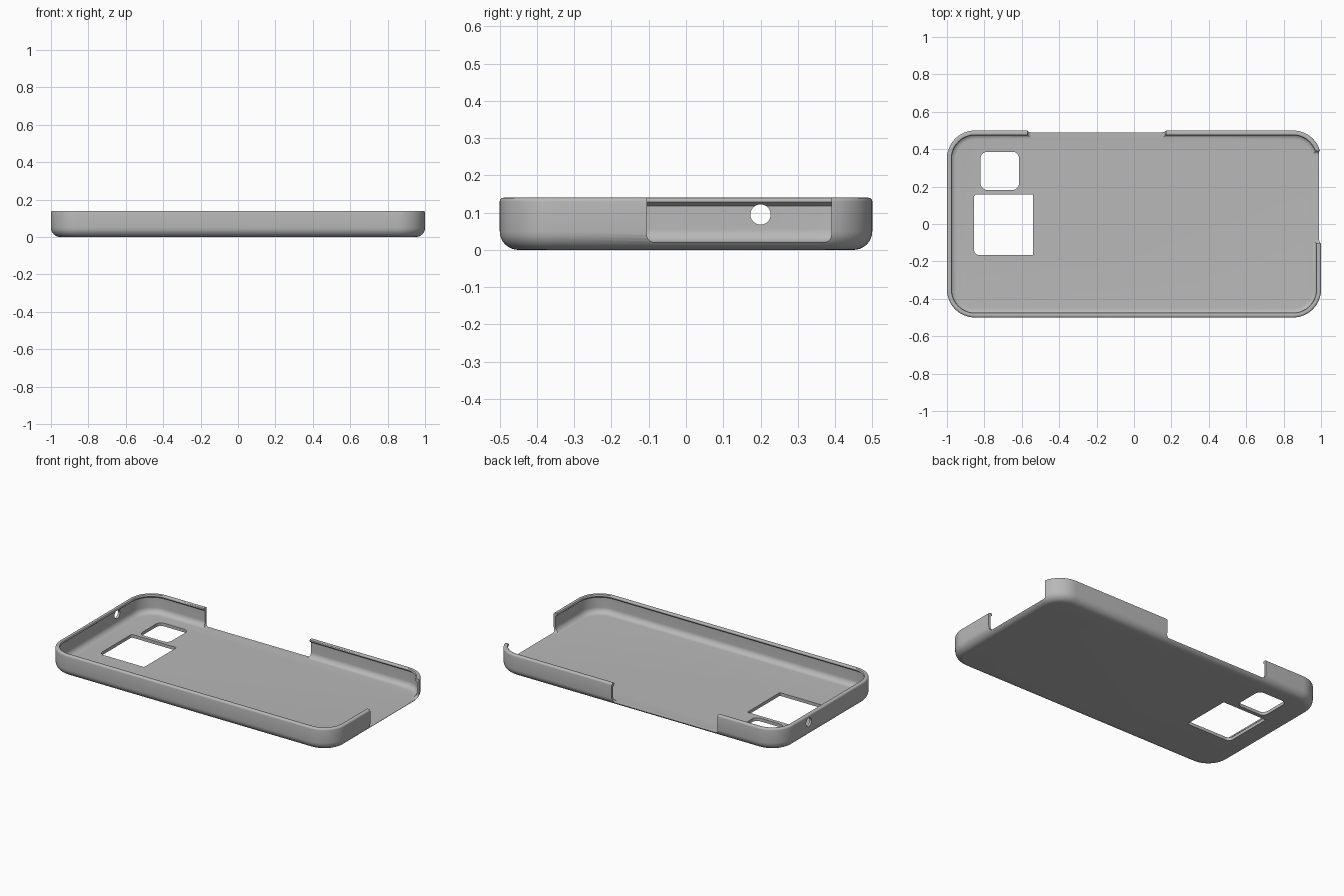
import bpy, bmesh
from math import sin, cos, pi, radians

cube = bpy.data.objects.get("Cube")
if cube:
    bpy.data.objects.remove(cube, do_unlink=True)

grey = bpy.data.materials.new("plain grey")
grey.use_nodes = True
COLOUR = (0.48, 0.48, 0.48, 1)
grey.diffuse_color = COLOUR
grey.node_tree.nodes["Principled BSDF"].inputs["Base Color"].default_value = COLOUR


def rounded_rect(u0, u1, v0, v1, radii, steps=10):
    """Outline, anticlockwise from the upper right corner; one radius per corner."""
    points = []
    corners = ((u1, v1, -1, -1), (u0, v1, 1, -1), (u0, v0, 1, 1), (u1, v0, -1, 1))
    for i, ((u, v, su, sv), r) in enumerate(zip(corners, radii)):
        if r == 0:
            points.append((u, v))
            continue
        for k in range(steps + 1):
            a = (i + k / steps) * pi / 2
            points.append((u + su * r + r * cos(a), v + sv * r + r * sin(a)))
    return points


def arc(cx, cz, r, start, end, steps=8):
    angles = [radians(start + (end - start) * k / steps) for k in range(steps + 1)]
    return [(cx + r * cos(a), cz + r * sin(a)) for a in angles]


def loft(name, rings):
    """Join equal rings of 3D points into a closed solid."""
    bm = bmesh.new()
    loops = [[bm.verts.new(p) for p in ring] for ring in rings]
    n = len(loops[0])
    for a, b in zip(loops, loops[1:]):
        for i in range(n):
            j = (i + 1) % n
            bm.faces.new((a[i], a[j], b[j], b[i]))
    bm.faces.new(loops[0])
    bm.faces.new(loops[-1])
    bmesh.ops.recalc_face_normals(bm, faces=bm.faces)
    mesh = bpy.data.meshes.new(name)
    bm.to_mesh(mesh)
    bm.free()
    mesh.materials.append(grey)
    obj = bpy.data.objects.new(name, mesh)
    bpy.context.collection.objects.link(obj)
    return obj


def prism(name, outline, axis, start, end):
    def place(u, v, w):
        return {"x": (w, u, v), "y": (u, w, v), "z": (u, v, w)}[axis]
    return loft(name, [[place(u, v, w) for u, v in outline] for w in (start, end)])


# Wall section as (inset from the outside, height), from underside to inner floor
HEIGHT, FLOOR, WALL, LIP = 0.14, 0.02, 0.014, 0.026
section = arc(0.05, 0.05, 0.05, 270, 180)
section += arc(0.01, HEIGHT - 0.01, 0.01, 180, 90, 4)
section += arc(LIP - 0.006, HEIGHT - 0.006, 0.006, 90, 0, 3)
section += [(LIP, 0.128), (WALL, 0.118)]
section += arc(WALL + 0.035, FLOOR + 0.035, 0.035, 180, 270)

# Tray-shaped shell
rings = []
for inset, z in section:
    x, y = 1 - inset, 0.5 - inset
    outline = rounded_rect(-x, x, -y, y, [0.15 - inset] * 4, 14)
    rings.append([(px, py, z) for px, py in outline])
case = loft("phone_case", rings)

# Openings: end, long side, two in the base, one round hole
SILL = FLOOR + 0.0006
cutters = [
    prism("end_cutter", rounded_rect(-0.105, 0.39, SILL, 0.3, (0, 0, 0.02, 0.02)),
          "x", 0.92, 1.1),
    prism("side_cutter", rounded_rect(-0.57, 0.17, SILL, 0.3, (0, 0, 0.02, 0.02)),
          "y", 0.42, 0.6),
    prism("large_base_cutter",
          rounded_rect(-0.855, -0.54, -0.167, 0.157, (0, 0.012, 0.03, 0)),
          "z", -0.1, 0.1),
    prism("small_base_cutter",
          rounded_rect(-0.82, -0.615, 0.182, 0.386, [0.035] * 4),
          "z", -0.1, 0.1),
    prism("round_hole_cutter",
          rounded_rect(0.173, 0.227, 0.068, 0.122, [0.0269] * 4, 8),
          "x", -1.1, -0.9),
]

bpy.ops.object.select_all(action="DESELECT")
bpy.context.view_layer.objects.active = case
case.select_set(True)
for cutter in cutters:
    cutter.hide_render = True
    cut = case.modifiers.new(cutter.name, "BOOLEAN")
    cut.operation = "DIFFERENCE"
    cut.solver = "EXACT"
    cut.object = cutter
    bpy.ops.object.modifier_apply(modifier=cut.name)
    bpy.data.objects.remove(cutter, do_unlink=True)

bpy.ops.object.shade_smooth_by_angle(angle=radians(30))
